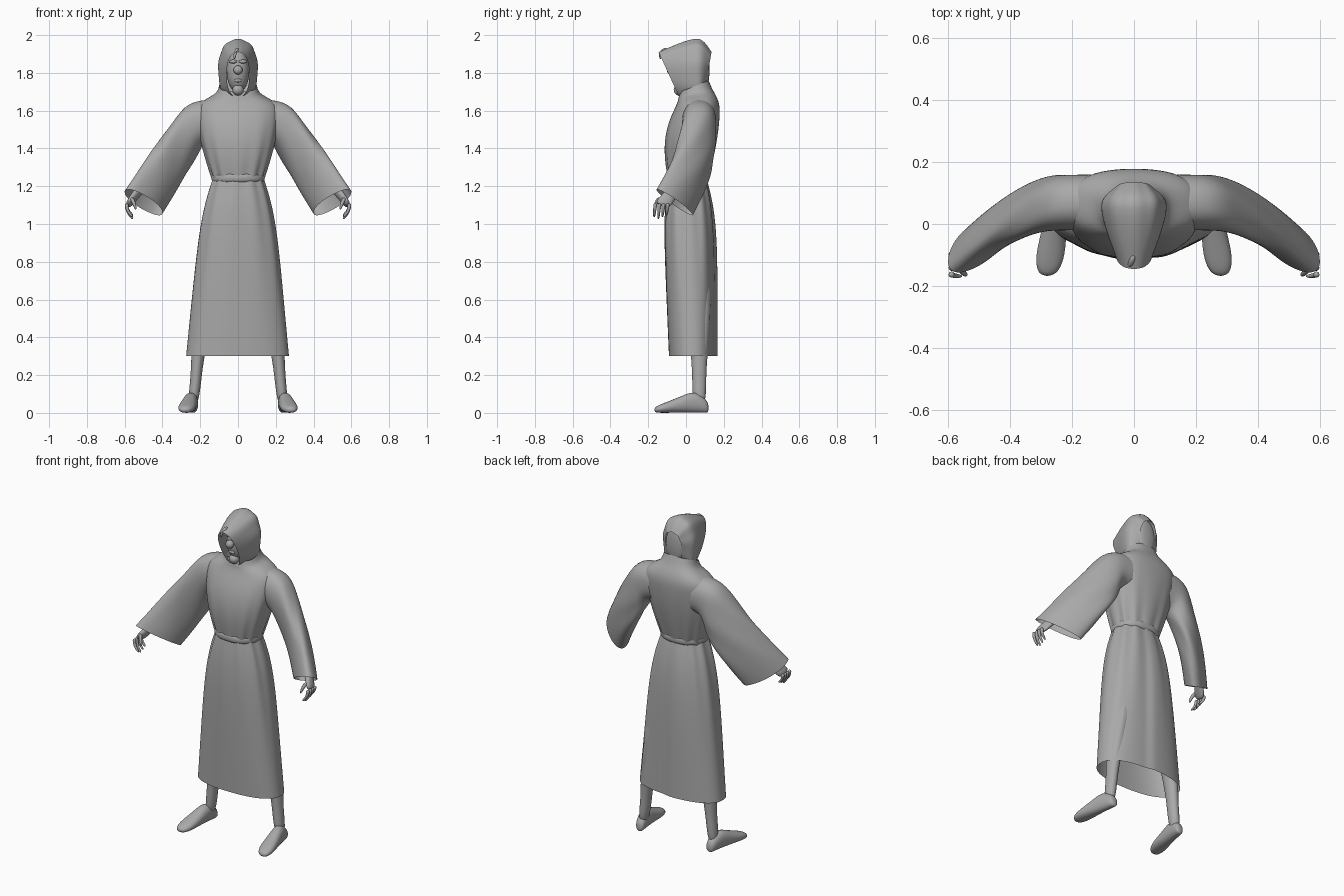
import bpy, bmesh
from math import sin, cos, exp, pi, copysign
from mathutils import Vector

cube = bpy.data.objects.get("Cube")
if cube:
    bpy.data.objects.remove(cube)

grey = bpy.data.materials.new("plain_grey")
grey.use_nodes = True
tint = (.4, .4, .4, 1)
grey.diffuse_color = tint
grey.node_tree.nodes["Principled BSDF"].inputs["Base Color"].default_value = tint


def finish(name, bm, mirror=False, subdivide=True):
    """Turn a bmesh into a smooth, optionally mirrored object."""
    bmesh.ops.recalc_face_normals(bm, faces=bm.faces)
    mesh = bpy.data.meshes.new(name)
    bm.to_mesh(mesh)
    bm.free()
    mesh.materials.append(grey)
    mesh.shade_smooth()
    obj = bpy.data.objects.new(name, mesh)
    bpy.context.collection.objects.link(obj)
    if subdivide:
        obj.modifiers.new("smooth", "SUBSURF").levels = 2
    if mirror:
        obj.modifiers.new("mirror", "MIRROR")


def plain(turn, angle, along):
    """Ring outline without folds."""
    return 1


def loft(name, rings, sides=16, power=2, closed=True, folds=plain, mirror=False):
    """Skin rings given as (centre, half axis, half axis); folds scale the outline."""
    bm = bmesh.new()
    loops = []
    for k, ring in enumerate(rings):
        centre, a, b = map(Vector, ring)
        loop = []
        for i in range(sides):
            angle = 2 * pi * i / sides + pi / 2
            c, s = (copysign(abs(v) ** (2 / power), v) for v in (cos(angle), sin(angle)))
            size = folds(i / sides, angle, k / (len(rings) - 1))
            loop.append(bm.verts.new(centre + (a * c + b * s) * size))
        loops.append(loop)
    for low, high in zip(loops, loops[1:]):
        for i in range(sides):
            bm.faces.new((low[i - 1], low[i], high[i], high[i - 1]))
    if closed:
        bm.faces.new(loops[0])
        bm.faces.new(loops[-1])
    finish(name, bm, mirror)


def level(z, half_width, front, back, tilt=0):
    """Horizontal ring reaching from y = front to y = back."""
    return ((0, (front + back) / 2, z), (half_width, 0, 0), (0, (back - front) / 2, tilt))


def steps(count):
    return [i / count for i in range(count + 1)]


def ball(name, centre, size, mirror=False):
    bm = bmesh.new()
    bmesh.ops.create_uvsphere(bm, u_segments=24, v_segments=16, radius=1)
    bmesh.ops.scale(bm, vec=size, verts=bm.verts)
    bmesh.ops.translate(bm, vec=centre, verts=bm.verts)
    finish(name, bm, mirror, subdivide=False)


def finger(name, points, radius, mirror=True):
    """Tapered tube through a few points."""
    points = [Vector(p) for p in points]
    last = len(points) - 1
    rings = []
    for i, point in enumerate(points):
        direction = (points[min(i + 1, last)] - points[max(i - 1, 0)]).normalized()
        across = direction.cross((0, 1, 0)).normalized()
        width = radius * (1 - i / last / 2)
        rings.append((point, across * width, direction.cross(across) * width))
    loft(name, rings, sides=8, mirror=mirror)


# Skirt with an overlapping back slit and gathers below the waist
def skirt_folds(turn, angle, along):
    slit = exp(-7 * turn) * (1 - along ** 4) / 10
    return 1 + slit + .03 * along ** 2 * cos(11 * angle)


loft("robe_skirt",
     [level(.3 + .95 * f,
            half_width=.27 - .09 * f - .05 * f ** 6,
            front=-.09 - .04 * f + .04 * f ** 6,
            back=.155 - .05 * f ** 6) for f in steps(9)],
     sides=64, power=2.4, closed=False, folds=skirt_folds)


# Upper robe, gathered at the waist and closing in to the collar
def waist_folds(turn, angle, along):
    return 1 + .04 * (1 - along) ** 3 * cos(12 * angle)


chest = [level(1.22 + .41 * f,
               half_width=.13 + .09 * sin(f * pi / 2),
               front=-.09 - .025 * sin(f * pi) + .04 * f ** 4,
               back=.11 + .07 * sin(f * pi / 2)) for f in steps(6)]
collar = [level(1.67, .155, -.04, .16, tilt=.01),
          level(1.69, .11, -.04, .14, tilt=.02),
          level(1.73, .1, -.03, .12, tilt=.03)]
loft("robe_top", chest + collar, sides=64, power=2.4, closed=False, folds=waist_folds)

# Belt
loft("belt",
     [level(z, .13 + bulge, -.09 - bulge, .11 + bulge)
      for z, bulge in ((1.22, 0), (1.23, .012), (1.26, .012), (1.27, 0))],
     sides=48, power=2.3, closed=False)


# Wide sleeves, open at the cuff, with soft creases round the elbow
def sleeve_folds(turn, angle, along):
    return 1 + .05 * sin(pi * along) ** 2 * cos(5 * angle + 12 * along)


shoulder = ((.14, .07, 1.55), (.01, 0, .11), (0, .09, 0))
height_start, height_end = Vector((.045, 0, .105)), Vector((.1, -.05, .05))
depth_start, depth_end = Vector((0, .09, 0)), Vector((-.01, .08, -.045))
sleeve = [((.225 + .275 * f, .07 - .13 * f * f, 1.54 - .425 * f),
           height_start.lerp(height_end, 1 - (1 - f) ** 3),
           depth_start.lerp(depth_end, f)) for f in steps(6)]
loft("sleeves", [shoulder] + sleeve, sides=32, power=2.2, closed=False,
     folds=sleeve_folds, mirror=True)


# Hood: upright rings from the face opening to the rounded back
def hood_folds(turn, angle, along):
    return 1 + .025 * along * sin(9 * angle)


hood = []
for f in steps(6):
    bulge = .05 * sin(1.8 * f)
    shrink = 1 - f ** 12 / 2
    hood.append(((0, -.09 + .21 * f, 1.79 + .035 * f),
                 ((.06 + bulge) * shrink, 0, 0),
                 (0, -.055 + .07 * f, (.12 + bulge) * shrink)))
# The face opening stays open; a small ball seals the back
loft("hood", hood, sides=48, power=2.3, closed=False, folds=hood_folds)
ball("hood_back", (0, .105, 1.825), (.06, .02, .1))

# Drooping fold and raised crown tip of the hood
finger("hood_peak", [(0, -.1, 1.93), (-.015, -.14, 1.91), (-.02, -.135, 1.87)], .012,
       mirror=False)

# Head and face
ball("head", (0, 0, 1.81), (.06, .07, .115))
ball("chin", (0, -.035, 1.71), (.03, .03, .03))
ball("nose", (0, -.08, 1.815), (.024, .022, .024))
ball("brows", (.026, -.06, 1.86), (.022, .012, .01), mirror=True)
ball("lips", (0, -.06, 1.76), (.02, .01, .01))

# Legs
loft("legs",
     [((x, .07, z), (.8 * r, 0, 0), (0, r, 0))
      for x, z, r in ((.13, .8, .08), (.21, .35, .05), (.22, .2, .035), (.24, .03, .04))],
     mirror=True)

# Bare feet, turned slightly outwards and resting on the ground
loft("feet",
     [((.255 - .15 * y, y, tall), (wide, 0, 0), (0, 0, tall))
      for y, wide, tall in ((.12, .02, .025), (.1, .03, .04), (.04, .037, .06),
                            (-.03, .042, .043), (-.12, .05, .026), (-.17, .025, .015))],
     power=2.2, mirror=True)

# Wrists and palms
wrist, knuckles = Vector((.5, -.04, 1.21)), Vector((.586, -.13, 1.095))
loft("hands",
     [(wrist.lerp(knuckles, f), (.025 - .012 * f, 0, .01), (0, .025 + .015 * f, -.015))
      for f in steps(3)],
     mirror=True)

# Curled fingers and thumbs
for i, name in enumerate(("index", "middle", "ring", "little")):
    y = -.162 + .022 * i
    reach = .085 - .01 * abs(i - 1)
    finger(name + "_fingers",
           [(.59 - .035 * f ** 3, y - .007 * f, 1.11 - reach * f) for f in steps(3)], .012)
finger("thumbs", [(.565, -.14, 1.14), (.55, -.16, 1.11), (.54, -.165, 1.075)], .013)
